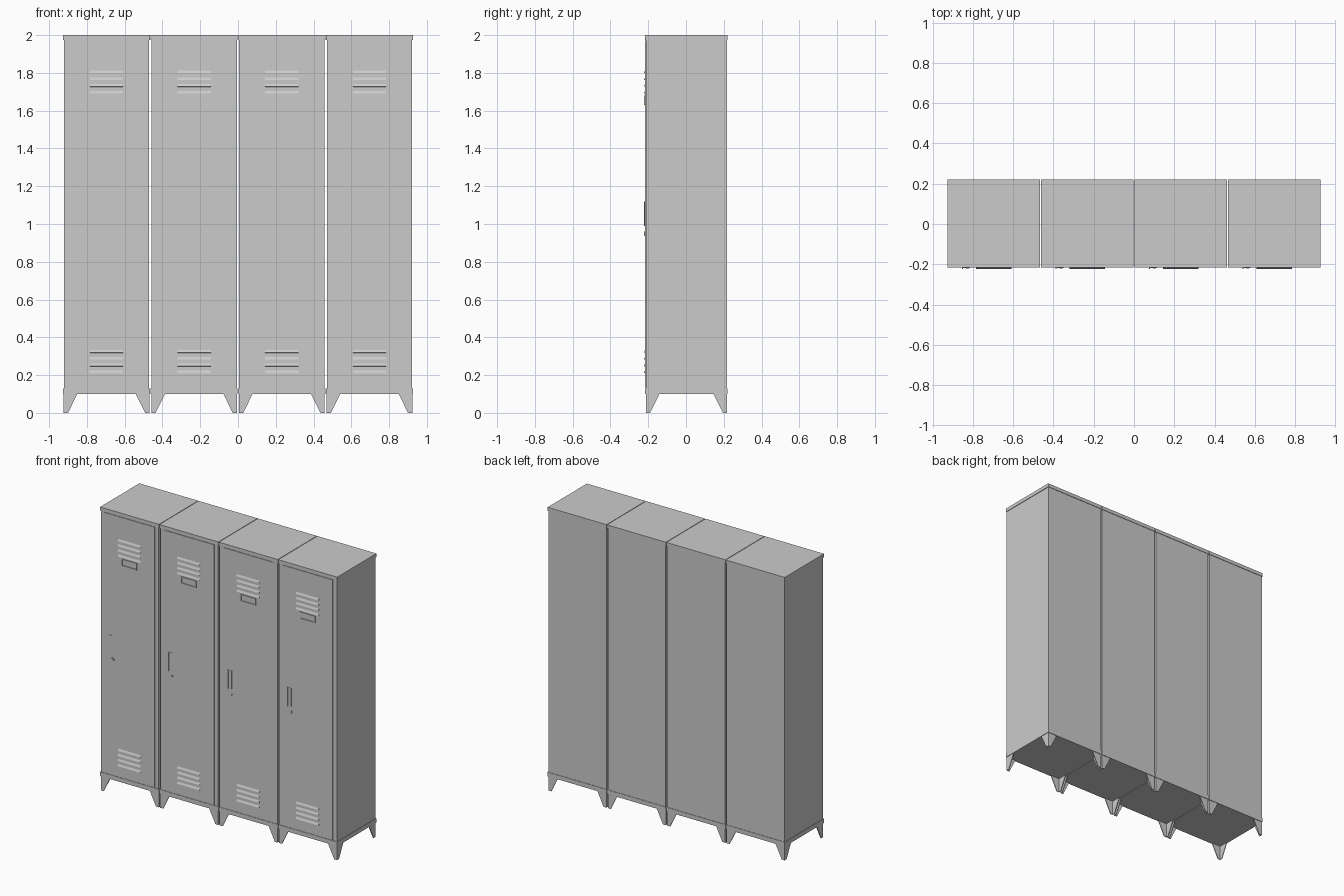
import bpy, bmesh, math
from mathutils import Matrix, Vector

if "Cube" in bpy.data.objects:
    bpy.data.objects.remove(bpy.data.objects["Cube"])


def finish(name, bm):
    bmesh.ops.recalc_face_normals(bm, faces=bm.faces)
    me = bpy.data.meshes.new(name)
    bm.to_mesh(me)
    bm.free()
    ob = bpy.data.objects.new(name, me)
    bpy.context.collection.objects.link(ob)
    return ob


def add_box(bm, x0, x1, y0, y1, z0, z1):
    m = Matrix.Translation(((x0 + x1) / 2, (y0 + y1) / 2, (z0 + z1) / 2))
    m = m @ Matrix.Diagonal((x1 - x0, y1 - y0, z1 - z0, 1))
    bmesh.ops.create_cube(bm, size=1, matrix=m)


def boxes(name, *dims):
    bm = bmesh.new()
    for d in dims:
        add_box(bm, *d)
    return finish(name, bm)


def add_prism(bm, profile, x0, x1):
    # extrude a (y, z) profile along x
    f = bm.faces.new([bm.verts.new((x0, y, z)) for y, z in profile])
    r = bmesh.ops.extrude_face_region(bm, geom=[f])
    vs = [v for v in r["geom"] if isinstance(v, bmesh.types.BMVert)]
    bmesh.ops.translate(bm, vec=(x1 - x0, 0, 0), verts=vs)


HALF = 0.230            # half width of lid and base
FRONT, BACK = -0.216, 0.221
DOOR = -0.217           # door face


def locker(cx, n):
    # cabinet shell, lid and base tray
    boxes(f"cabinet_{n}", (cx - 0.226, cx + 0.226, -0.213, 0.218, 0.12, 1.98))
    boxes(f"lid_{n}", (cx - HALF, cx + HALF, FRONT, BACK, 1.975, 2.0))
    boxes(f"base_{n}", (cx - HALF, cx + HALF, FRONT, BACK, 0.10, 0.13))

    # door
    boxes(f"door_{n}", (cx - 0.196, cx + 0.196, DOOR, -0.21, 0.134, 1.971))

    # ventilation louvres
    bm = bmesh.new()
    for top in (1.815, 0.335):
        for i in range(4):
            z = top - 0.036 * i
            add_prism(bm, [(DOOR + 0.001, z), (DOOR - 0.006, z - 0.016),
                           (DOOR + 0.001, z - 0.017)], cx - 0.088, cx + 0.088)
    finish(f"louvres_{n}", bm)

    # label frame
    x0, x1, z0, z1, t = cx - 0.06, cx + 0.06, 1.63, 1.68, 0.006
    ya, yb = DOOR - 0.005, DOOR + 0.001
    boxes(f"label_frame_{n}",
          (x0, x1, ya, yb, z0, z0 + t), (x0, x1, ya, yb, z1 - t, z1),
          (x0, x0 + t, ya, yb, z0 + t, z1 - t), (x1 - t, x1, ya, yb, z0 + t, z1 - t))

    # handle: thin plate with a pull lip
    hx = cx - 0.158
    boxes(f"handle_{n}",
          (hx, hx + 0.03, DOOR - 0.002, yb, 0.99, 1.12),
          (hx, hx + 0.005, DOOR - 0.006, yb, 0.99, 1.12))

    # key lock
    bm = bmesh.new()
    for r, d in ((0.013, 0.006), (0.007, 0.012)):
        bmesh.ops.create_cone(bm, cap_ends=True, segments=20, radius1=r, radius2=r, depth=d,
                              matrix=Matrix.Translation((cx - 0.131, DOOR, 0.95))
                              @ Matrix.Rotation(math.pi / 2, 4, 'X') @ Matrix.Scale(0.8, 4, (0, 0, 1)))
    finish(f"lock_{n}", bm)

    # folded angle legs, tapered on both wings
    yc, hd = (FRONT + BACK) / 2, (BACK - FRONT) / 2
    bm = bmesh.new()
    for sx in (-1, 1):
        for sy in (-1, 1):
            ex, ey = HALF - 0.006, hd - 0.006
            def pt(a, b, z):
                return bm.verts.new((cx + sx * (ex - a), yc + sy * (ey - b), z))
            c0, c1 = pt(0, 0, 0), pt(0, 0, 0.102)
            quads = [(c0, pt(0.02, 0, 0), pt(0.07, 0, 0.102), c1),
                     (c0, pt(0, 0.02, 0), pt(0, 0.07, 0.102), c1)]
            for q in quads:
                bm.faces.new(q)
    legs = finish(f"legs_{n}", bm)
    mod = legs.modifiers.new("sheet", 'SOLIDIFY')
    mod.thickness = 0.005
    mod.offset = 0
    mod.use_even_offset = True


for i in range(4):
    locker(-0.696 + 0.464 * i, i + 1)
